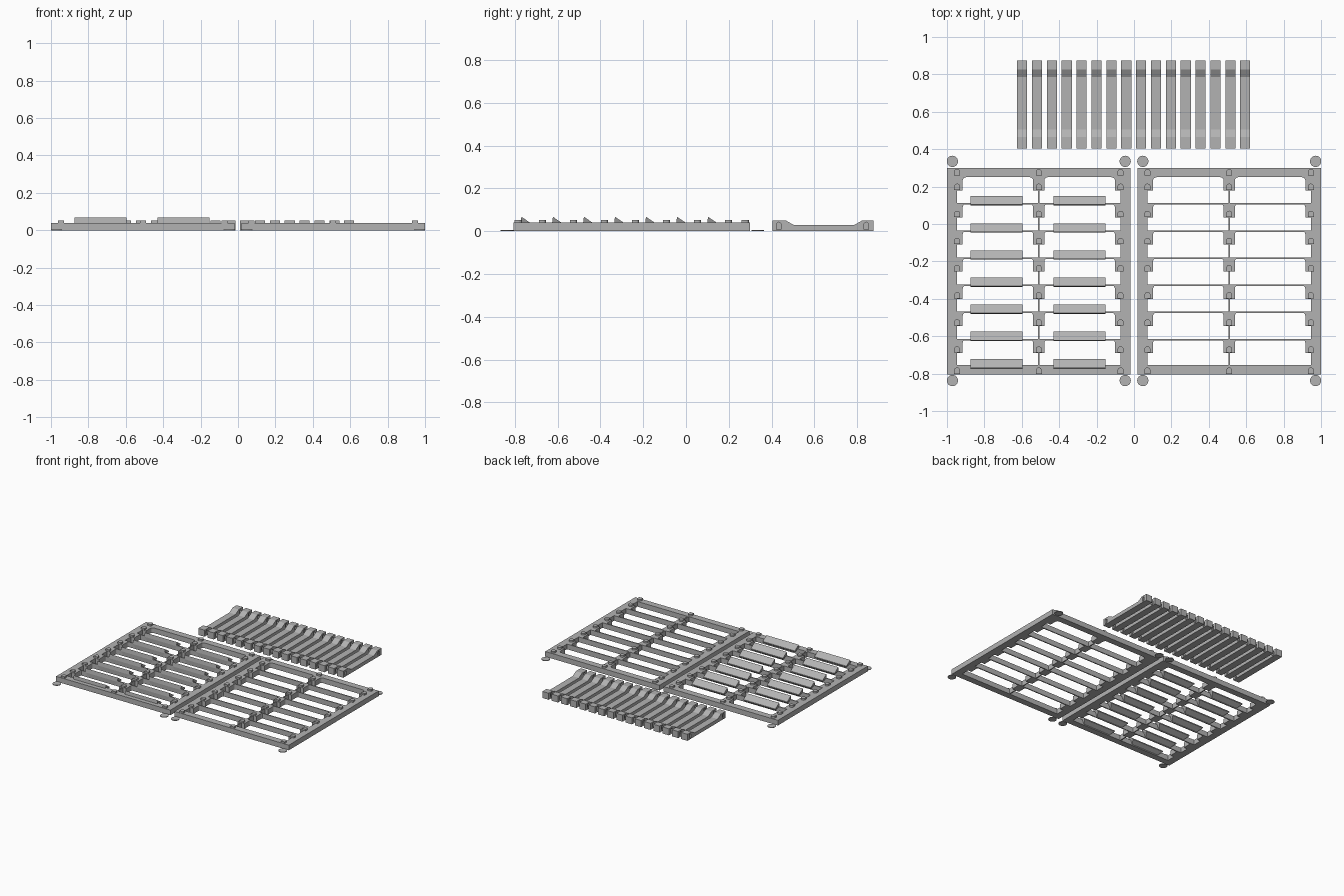
import bpy, bmesh
from math import sin, cos, pi
from mathutils import Matrix, Vector

cube = bpy.data.objects.get("Cube")
if cube:
    bpy.data.objects.remove(cube, do_unlink=True)

gray = bpy.data.materials.new("plain gray")
gray.use_nodes = True
gray.diffuse_color = (0.45, 0.45, 0.45, 1)
gray.node_tree.nodes["Principled BSDF"].inputs["Base Color"].default_value = (0.45, 0.45, 0.45, 1)


def prism(bm, points, lo, hi, axis="z"):
    """Extrude an outline of (x, y) along z, or of (y, z) along x."""
    place = (lambda p, h: (p[0], p[1], h)) if axis == "z" else (lambda p, h: (h, p[0], p[1]))
    low = [bm.verts.new(place(p, lo)) for p in points]
    high = [bm.verts.new(place(p, hi)) for p in points]
    n = len(points)
    faces = [bm.faces.new(low[::-1]), bm.faces.new(high)]
    for i in range(n):
        j = (i + 1) % n
        faces.append(bm.faces.new((low[i], low[j], high[j], high[i])))
    bmesh.ops.recalc_face_normals(bm, faces=faces)


def box(bm, x0, x1, y0, y1, z0=0.0, z1=0.04):
    prism(bm, [(x0, y0), (x1, y0), (x1, y1), (x0, y1)], z0, z1)


def arc(cx, cy, r, start, end, n):
    return [(cx + r * cos(start + (end - start) * i / n),
             cy + r * sin(start + (end - start) * i / n)) for i in range(n + 1)]


def finish(bm, name):
    mesh = bpy.data.meshes.new(name)
    bm.to_mesh(mesh)
    bm.free()
    mesh.materials.append(gray)
    obj = bpy.data.objects.new(name, mesh)
    bpy.context.collection.objects.link(obj)
    return obj


PITCH = 0.145
WALLS = [0.107 - PITCH * i for i in range(6)]
FRONT, BACK = -0.805, 0.30
HALF = 0.491
PIN_X = (-0.437, 0, 0.437)


def frame(name, cx):
    bm = bmesh.new()
    # Outer border
    for s in (-1, 1):
        box(bm, *sorted((s * HALF, s * 0.437)), FRONT, BACK)
    box(bm, -0.437, 0.437, BACK - 0.05, BACK)
    box(bm, -0.437, 0.437, FRONT, FRONT + 0.05)
    # Thin cross walls and centre web
    for y in WALLS:
        box(bm, -0.437, 0.437, y - 0.004, y + 0.004)
    box(bm, -0.004, 0.004, FRONT + 0.05, BACK - 0.05)
    # Brackets with filleted shoulders
    for y in [BACK - 0.05] + WALLS:
        for x in PIN_X:
            w, r = 0.030, 0.018
            right = arc(x + w + r, y - r, r, pi, pi / 2, 4)
            left = arc(x - w - r, y - r, r, pi / 2, 0, 4)
            prism(bm, [(x - w, y - 0.072), (x + w, y - 0.072)] + right + left, 0, 0.04)
    # Corner pads
    for x in (-0.462, 0.462):
        for y in (FRONT - 0.032, BACK + 0.035):
            prism(bm, arc(x, y, 0.03, 0, 2 * pi * 23 / 24, 23), 0, 0.005)
    bmesh.ops.translate(bm, verts=bm.verts, vec=(cx, 0, 0))
    finish(bm, name)

    # Upright pins, rounded at the back and flat at the front
    bm = bmesh.new()
    for y in [0.278, -0.783] + [0.2 - PITCH * i for i in range(7)]:
        for x in PIN_X:
            outline = [(x - 0.016, y - 0.018), (x + 0.016, y - 0.018)]
            outline += arc(x, y, 0.016, 0, pi, 8)
            prism(bm, outline, 0.035, 0.053)
    bmesh.ops.translate(bm, verts=bm.verts, vec=(cx, 0, 0))
    finish(bm, name + "_pins")


frame("left_frame", 0.509)
frame("right_frame", -0.509)

# Sloped vanes on the right frame, tapered toward the lower ends
bm = bmesh.new()
for y in WALLS + [-0.765]:
    for x0, x1 in ((-0.873, -0.597), (-0.43, -0.153)):
        rows = []
        for dy, z, inset in ((-0.004, 0.067, 0), (0.042, 0.036, 0), (0.042, 0.028, 0),
                             (0.004, 0.004, 0.025), (-0.006, 0.004, 0.025), (-0.008, 0.036, 0)):
            rows.append([bm.verts.new((x, y + dy, z)) for x in (x0 + inset, x1 - inset)])
        bm.faces.new([r[0] for r in rows])
        bm.faces.new([r[1] for r in rows][::-1])
        for a, b in zip(rows, rows[1:] + rows[:1]):
            bm.faces.new((a[0], a[1], b[1], b[0]))
bmesh.ops.recalc_face_normals(bm, faces=bm.faces)
finish(bm, "vanes")

# Row of loose slats with raised ends
SLAT = [(0.405, 0), (0.875, 0), (0.875, 0.051), (0.825, 0.051), (0.785, 0.028),
        (0.505, 0.028), (0.465, 0.051), (0.405, 0.051)]
slat_lefts = [-0.625 + 0.0795 * i for i in range(16)]
bm = bmesh.new()
for x in slat_lefts:
    prism(bm, SLAT, x, x + 0.054, "x")
slats = finish(bm, "slats")

# Arched sockets sunk into both sides of each slat end
bm = bmesh.new()
for x in slat_lefts:
    for y in (0.434, 0.842):
        outline = [(y - 0.01, 0.008), (y + 0.01, 0.008)] + arc(y, 0.032, 0.01, 0, pi, 6)
        for lo, hi in ((x - 0.01, x + 0.012), (x + 0.042, x + 0.064)):
            prism(bm, outline, lo, hi, "x")
cutter = finish(bm, "socket_cutter")
cutter.hide_render = True
cutter.hide_set(True)
cut = slats.modifiers.new("sockets", "BOOLEAN")
cut.operation = "DIFFERENCE"
cut.solver = "EXACT"
cut.object = cutter
